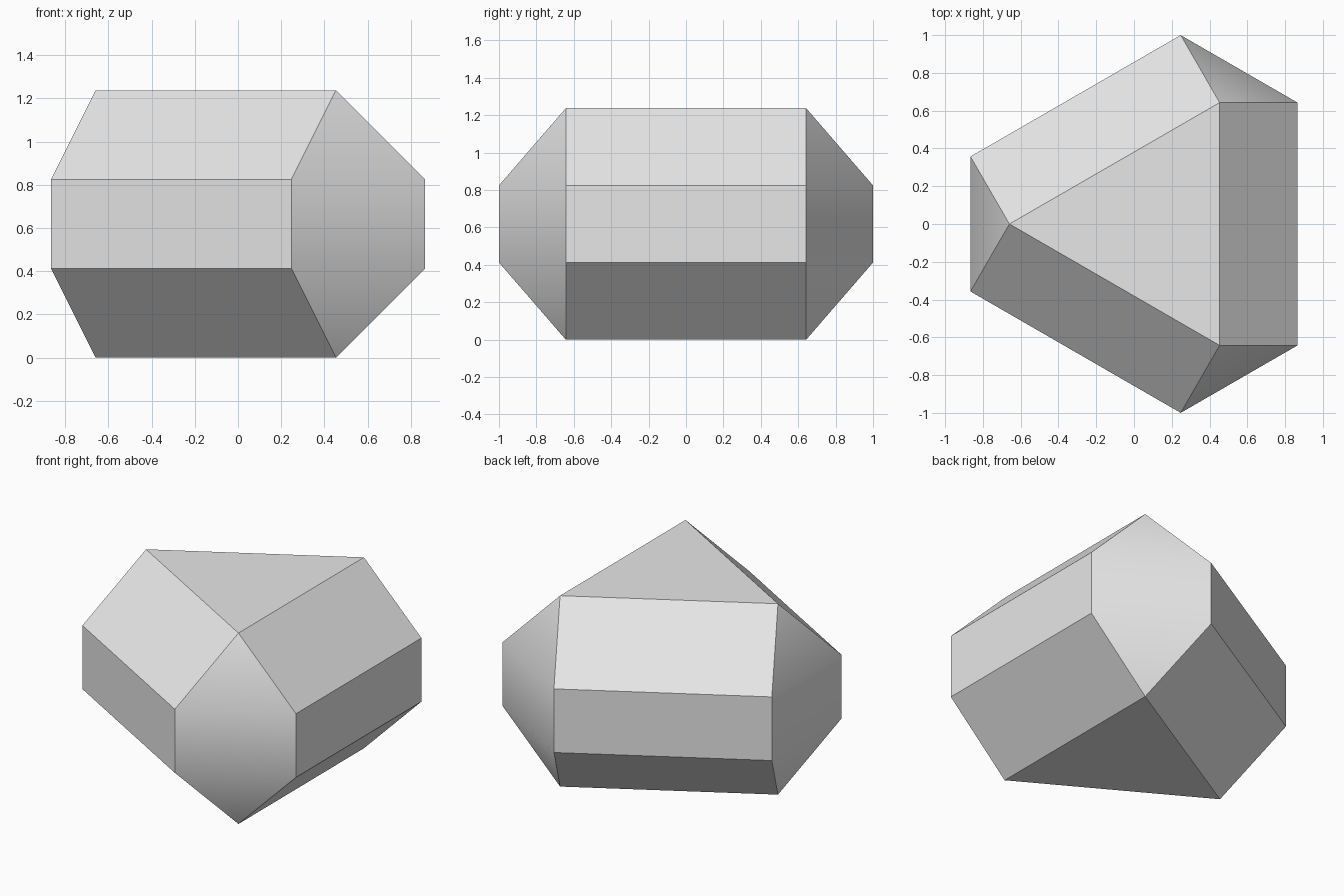
import bpy, bmesh, math
from mathutils import Vector

cube = bpy.data.objects.get("Cube")
if cube:
    bpy.data.objects.remove(cube)

STEP = 0.4125            # bevel offset, also one third of the height
RADIUS = 0.742           # circumradius of the triangular caps
CENTRE = (RADIUS - STEP) / 4

# Plain grey material
grey = bpy.data.materials.new("plain grey")
grey.use_nodes = True
colour = (0.8, 0.8, 0.8, 1)
grey.diffuse_color = colour
grey.node_tree.nodes["Principled BSDF"].inputs["Base Color"].default_value = colour


def polar(radius, degrees):
    a = math.radians(degrees)
    return Vector((radius * math.cos(a), radius * math.sin(a), 0))


bm = bmesh.new()
base = Vector((CENTRE, 0, 0))
low, high, bottom, top = [], [], [], []

# Each corner: one cap point and a pair of offset points on both belt levels
for angle in (60, 180, 300):
    corner = base + polar(RADIUS, angle)
    bottom.append(bm.verts.new(corner))
    top.append(bm.verts.new(corner + Vector((0, 0, 3 * STEP))))
    for side in (-60, 60):
        p = corner + polar(STEP, angle + side)
        low.append(bm.verts.new(p + Vector((0, 0, STEP))))
        high.append(bm.verts.new(p + Vector((0, 0, 2 * STEP))))

# Caps
bm.faces.new(top)
bm.faces.new(bottom[::-1])

for i in range(3):
    a, b, n = 2 * i, 2 * i + 1, (i + 1) % 3
    c = 2 * n
    # Rounded corner: upright panel with a triangle above and below
    bm.faces.new((low[a], low[b], high[b], high[a]))
    bm.faces.new((high[a], high[b], top[i]))
    bm.faces.new((low[b], low[a], bottom[i]))
    # Long side: upright panel with a slope above and below
    bm.faces.new((low[b], low[c], high[c], high[b]))
    bm.faces.new((high[b], high[c], top[n], top[i]))
    bm.faces.new((bottom[i], bottom[n], low[c], low[b]))

bmesh.ops.recalc_face_normals(bm, faces=bm.faces)
mesh = bpy.data.meshes.new("bevelled_triangular_block")
bm.to_mesh(mesh)
bm.free()
mesh.materials.append(grey)

block = bpy.data.objects.new("bevelled_triangular_block", mesh)
bpy.context.collection.objects.link(block)

# Smooth only the shallow edges inside the corners
bpy.ops.object.select_all(action="DESELECT")
block.select_set(True)
bpy.context.view_layer.objects.active = block
bpy.ops.object.shade_smooth_by_angle(angle=math.radians(35))
